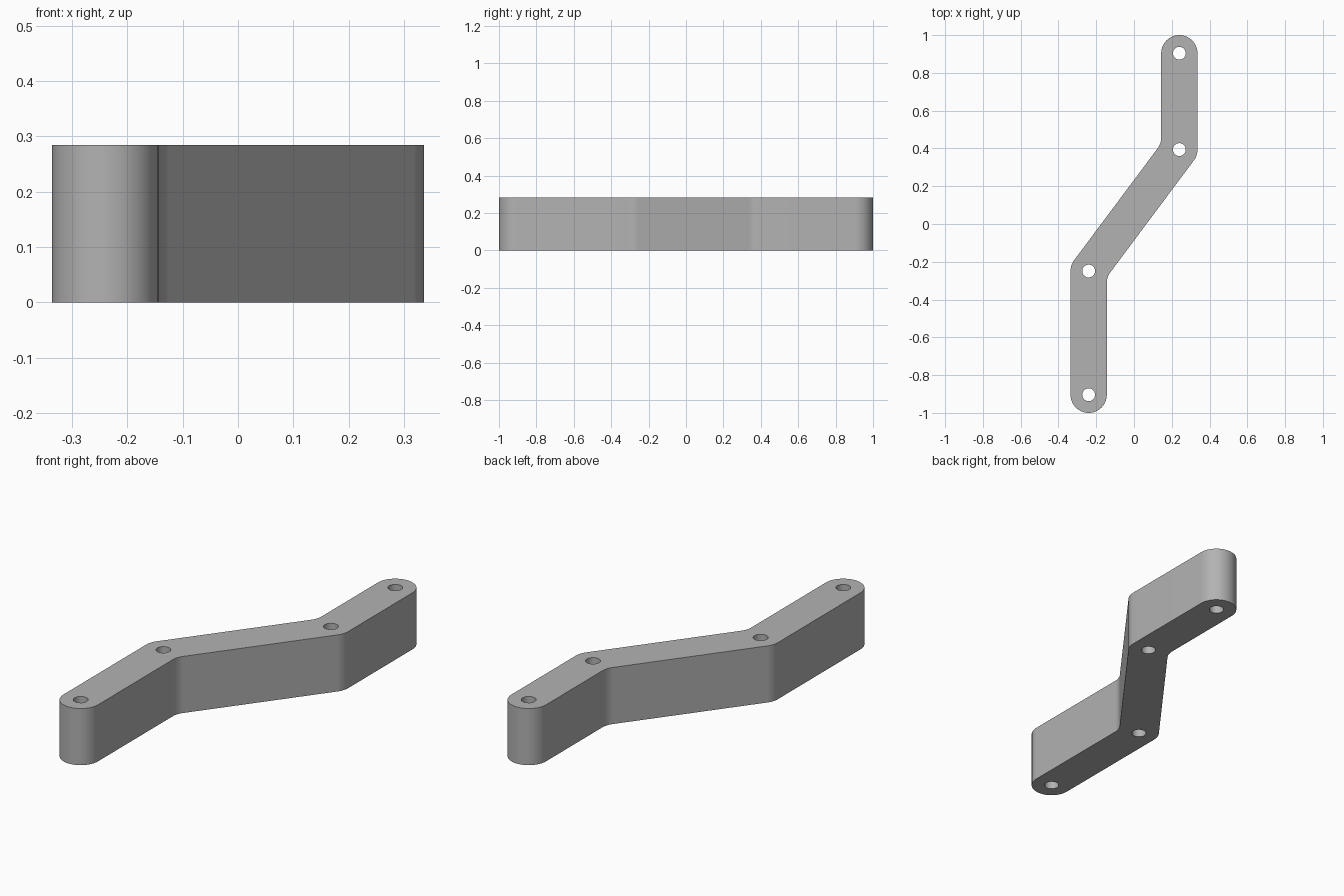
import bpy
import bmesh
import math
from mathutils import Vector

HEIGHT = 0.284
RADIUS = 0.096
HOLE_RADIUS = 0.034
PIVOTS = [Vector(p) for p in ((-0.24, -0.904), (-0.24, -0.249), (0.24, 0.394), (0.24, 0.904))]

cube = bpy.data.objects.get("Cube")
if cube:
    bpy.data.objects.remove(cube, do_unlink=True)


def left_normal(a, b):
    d = (b - a).normalized()
    return Vector((-d.y, d.x))


def arc(center, start, sweep, steps):
    """Points on a circle of the arm radius."""
    return [center + RADIUS * Vector((math.cos(start + sweep * i / steps),
                                      math.sin(start + sweep * i / steps)))
            for i in range(steps + 1)]


def bend(a, b, c):
    """Rounded corner on the right-hand side of the path a-b-c."""
    n1, n2 = left_normal(a, b), left_normal(b, c)
    turn = n1.angle_signed(n2)  # positive is clockwise
    if turn > 0:
        # inside corner: equal-radius fillet centred beyond the edge
        mitre = (n1 + n2) / (1 + n1.dot(n2))
        center, first = b - 2 * RADIUS * mitre, n1
    else:
        # outside corner: concentric with the hole
        center, first = b, -n1
    return arc(center, math.atan2(first.y, first.x), -turn, 10)


def side(path):
    """One long edge of the arm, followed by the rounded end."""
    points = bend(*path[:3]) + bend(*path[1:])
    n = -left_normal(path[2], path[3])
    return points + arc(path[3], math.atan2(n.y, n.x), math.pi, 32)


def prism(name, outlines, z0, z1):
    bm = bmesh.new()
    for outline in outlines:
        face = bm.faces.new([bm.verts.new((p.x, p.y, z0)) for p in outline])
        top = bmesh.ops.extrude_face_region(bm, geom=[face], use_keep_orig=True)
        verts = [v for v in top["geom"] if isinstance(v, bmesh.types.BMVert)]
        bmesh.ops.translate(bm, verts=verts, vec=(0, 0, z1 - z0))
    bmesh.ops.recalc_face_normals(bm, faces=bm.faces)
    mesh = bpy.data.meshes.new(name)
    bm.to_mesh(mesh)
    bm.free()
    obj = bpy.data.objects.new(name, mesh)
    bpy.context.collection.objects.link(obj)
    return obj


# Offset arm with rounded ends and bends
outline = side(PIVOTS) + side(PIVOTS[::-1])
arm = prism("offset_arm", [outline], 0, HEIGHT)

# Four through holes
holes = [arc(Vector((0, 0)), 0, math.tau, 32)[:-1] for _ in PIVOTS]
holes = [[p + q * (HOLE_RADIUS / RADIUS) for q in ring] for p, ring in zip(PIVOTS, holes)]
cutter = prism("hole_cutter", holes, -0.1, HEIGHT + 0.1)
cutter.hide_render = True

bpy.ops.object.select_all(action="DESELECT")
arm.select_set(True)
bpy.context.view_layer.objects.active = arm
cut = arm.modifiers.new("holes", "BOOLEAN")
cut.operation = "DIFFERENCE"
cut.solver = "EXACT"
cut.object = cutter
bpy.ops.object.modifier_apply(modifier=cut.name)
bpy.data.objects.remove(cutter, do_unlink=True)

# Plain grey finish
grey = bpy.data.materials.new("light_grey")
grey.use_nodes = True
grey.diffuse_color = (0.45, 0.45, 0.45, 1)
grey.node_tree.nodes["Principled BSDF"].inputs["Base Color"].default_value = grey.diffuse_color
arm.data.materials.clear()
arm.data.materials.append(grey)
bpy.ops.object.shade_smooth_by_angle(angle=math.radians(30))
